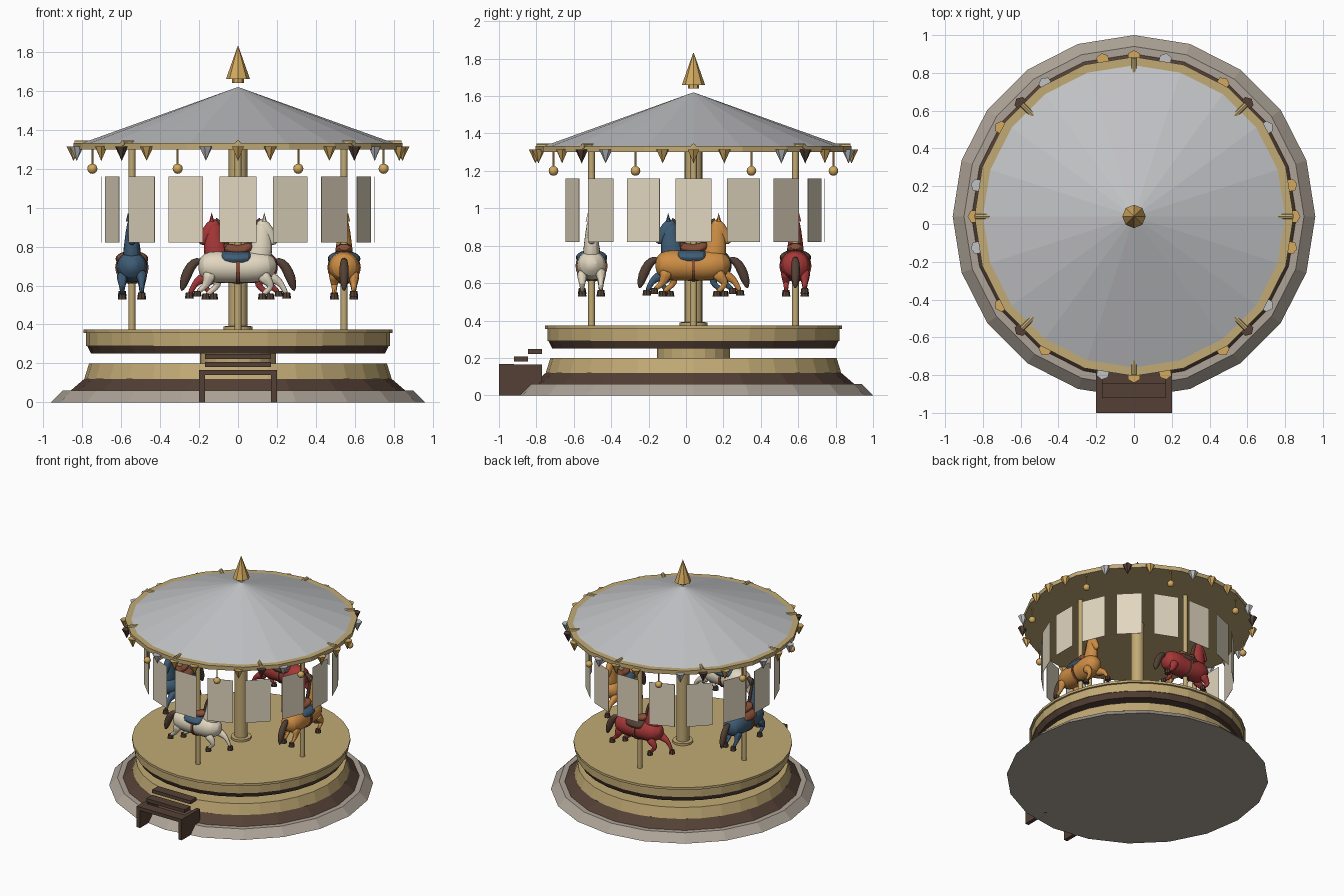
import bpy, bmesh
from math import sin, cos, pi, radians
from mathutils import Matrix, Vector

if "Cube" in bpy.data.objects:
    bpy.data.objects.remove(bpy.data.objects["Cube"])

CY = 0.04  # the ride sits a little behind the origin, the steps stick out in front
CENTRE = Matrix.Translation((0, CY, 0))


def material(name, *rgb):
    m = bpy.data.materials.new(name)
    m.use_nodes = True
    c = [(v / 255) ** 2.2 for v in rgb] + [1]
    m.diffuse_color = c
    m.node_tree.nodes["Principled BSDF"].inputs["Base Color"].default_value = c
    return m


tan = material("tan paint", 192, 168, 116)
gold = material("gold", 210, 168, 95)
stone = material("stone", 172, 162, 150)
dark = material("dark brown", 84, 66, 56)
grey = material("canopy grey", 192, 193, 196)
cream = material("cream", 224, 213, 190)
red = material("red", 165, 58, 58)
blue = material("blue", 64, 92, 116)
orange = material("orange", 204, 140, 70)
leather = material("leather brown", 135, 80, 58)


def finish(name, bm, mat, matrix, smooth=False):
    bmesh.ops.recalc_face_normals(bm, faces=bm.faces)
    me = bpy.data.meshes.new(name)
    bm.to_mesh(me)
    bm.free()
    me.materials.append(mat)
    if smooth:
        me.polygons.foreach_set("use_smooth", [True] * len(me.polygons))
        me.set_sharp_from_angle(angle=radians(35))
    ob = bpy.data.objects.new(name, me)
    ob.matrix_world = matrix
    bpy.context.collection.objects.link(ob)
    return ob


def skin(bm, rings):
    """Join rings of vertices into a capped surface."""
    for a, b in zip(rings, rings[1:]):
        n = max(len(a), len(b))
        for i in range(n):
            j = (i + 1) % n
            if len(a) == 1:
                bm.faces.new((a[0], b[i], b[j]))
            elif len(b) == 1:
                bm.faces.new((a[i], a[j], b[0]))
            else:
                bm.faces.new((a[i], a[j], b[j], b[i]))
    for r in (rings[0], rings[-1]):
        if len(r) > 2:
            bm.faces.new(r)


def lathe(name, profile, mat, sides=20, matrix=CENTRE, smooth=False):
    """Spin (radius, height) points about the z axis."""
    bm = bmesh.new()
    rings = []
    for r, z in profile:
        steps = range(sides if r else 1)
        rings.append([bm.verts.new((r * cos(2 * pi * i / sides), r * sin(2 * pi * i / sides), z))
                      for i in steps])
    skin(bm, rings)
    return finish(name, bm, mat, matrix, smooth)


def loft(name, points, mat, matrix, y=0, wide=1, sides=10):
    """Round limb through (x, z, radius) points, smoothed."""
    bm = bmesh.new()
    rings = []
    for k, (x, z, r) in enumerate(points):
        p, q = points[max(k - 1, 0)], points[min(k + 1, len(points) - 1)]
        t = Vector((q[0] - p[0], 0, q[1] - p[1])).normalized()
        up = Vector((-t.z, 0, t.x))
        rings.append([bm.verts.new(Vector((x, y, z)) + up * r * cos(a)
                                   + Vector((0, r * wide * sin(a), 0)))
                      for a in (2 * pi * i / sides for i in range(sides))])
    skin(bm, rings)
    ob = finish(name, bm, mat, matrix, True)
    ob.data.polygons.foreach_set("use_smooth", [True] * len(ob.data.polygons))
    ob.modifiers.new("smooth", "SUBSURF").levels = 1
    return ob


def box(name, lo, hi, mat, matrix=Matrix()):
    bm = bmesh.new()
    bmesh.ops.create_cube(bm, size=1)
    for v in bm.verts:
        v.co = [a if c < 0 else b for c, a, b in zip(v.co, lo, hi)]
    return finish(name, bm, mat, matrix)


def around(degrees, radius, z=0):
    """Place on a circle round the ride, local x pointing outwards."""
    return CENTRE @ Matrix.Rotation(radians(degrees), 4, "Z") @ Matrix.Translation((radius, 0, z))


# Stepped base, then the turning platform on its hub
lathe("stone_base", [(0, 0), (.96, 0), (.90, .06), (0, .06)], stone)
lathe("base_skirt", [(0, .06), (.86, .06), (.79, .12), (0, .12)], dark)
lathe("base_drum", [(0, .12), (.79, .12), (.765, .20), (0, .20)], tan, 32)
lathe("platform_hub", [(0, .20), (.195, .20), (.195, .25), (0, .25)], tan)
lathe("platform_skirt", [(0, .25), (.755, .25), (.775, .29), (0, .29)], dark, 32)
lathe("platform", [(0, .29), (.78, .29), (.78, .355), (.795, .355), (.795, .373), (0, .373)], tan, 32)

# Centre column
lathe("column", [(.075, .373), (.075, .39), (.048, .392), (.048, 1.30)], tan, 16, smooth=True)

# Canopy, rim and finial
lathe("canopy_rim", [(0, 1.30), (.845, 1.30), (.845, 1.332), (0, 1.332)], tan)
lathe("canopy", [(0, 1.332), (.80, 1.332), (0, 1.62)], grey)
lathe("finial", [(0, 1.64), (.03, 1.64), (.03, 1.66), (.062, 1.66), (0, 1.835)], gold, 8)

# Rim ribs, pennants and hanging baubles
for k in range(8):
    place = around(45 * k, .75, 1.332) @ Matrix.Rotation(pi / 2, 4, "Y")
    lathe("rim_rib", [(.014, 0), (.014, .09)], tan, 8, place, True)
for k in range(32):
    if k % 4 == 2:
        spot = around(11.25 * k, .81)
        ball = [(.026 * sin(pi * i / 8), 1.20 - .026 * cos(pi * i / 8)) for i in range(1, 8)]
        lathe("bauble", [(0, 1.174)] + ball + [(0, 1.226)], gold, 12, spot, True)
        lathe("bauble_cord", [(.005, 1.22), (.005, 1.30)], gold, 6, spot)
    else:
        mat = dark if k % 8 == 4 else grey if k in (3, 7, 11, 15, 17, 23, 29) else gold
        lathe("pennant", [(0, 1.315), (.036, 1.315), (0, 1.24)], mat, 6, around(11.25 * k, .845))

# Ring of hanging panels
for k in range(16):
    box("hanging_panel", (-.001, -.095, .82), (.001, .095, 1.16), cream, around(22.5 * k, .70))

# Entrance steps
for s in (-1, 1):
    box("step_side", (s * .185 - .015, -1, 0), (s * .185 + .015, -.77, .165), dark)
for half, y0, y1, z in ((.2, -1, -.92, .14), (.17, -.92, -.845, .18), (.17, -.845, -.77, .222)):
    box("step_tread", (-half, y0, z), (half, y1, z + .027), dark)


def horse(coat, pad, turn):
    m = CENTRE @ Matrix.Rotation(radians(turn), 4, "Z") @ Matrix.Translation((0, -.545, 0))
    lathe("horse_pole", [(.018, .373), (.018, 1.30)], tan, 12, m, True)
    lathe("pole_collar", [(.028, .61), (.028, .63)], dark, 12, m, True)
    loft("horse_body", [(-.205, .70, .02), (-.185, .70, .07), (-.12, .695, .09), (0, .69, .078),
                        (.10, .695, .088), (.165, .705, .072), (.20, .71, .02)], coat, m, sides=12)
    loft("horse_neck", [(.09, .70, .07), (.12, .77, .065), (.125, .85, .05), (.125, .91, .04),
                        (.125, .94, .015)], coat, m, wide=.75)
    loft("horse_head", [(.105, .935, .015), (.12, .915, .038), (.15, .88, .038), (.175, .84, .026),
                        (.185, .82, .024), (.19, .81, .01)], coat, m, wide=.8)
    loft("horse_mane", [(.115, .95, .008), (.085, .90, .018), (.07, .84, .02), (.05, .775, .012)],
         dark, m, wide=.6)
    loft("horse_tail", [(-.185, .73, .012), (-.225, .725, .025), (-.26, .67, .03), (-.28, .61, .025),
                        (-.29, .57, .006)], dark, m, wide=.9)
    # Legs: hip, knee and hoof in a gallop, different on each side
    legs = [(1, (.13, .66), (.215, .62), (.25, .555)), (-1, (.12, .66), (.175, .595), (.125, .55)),
            (1, (-.13, .67), (-.10, .60), (-.165, .55)), (-1, (-.14, .67), (-.165, .60), (-.21, .565))]
    for side, (hx, hz), (kx, kz), (fx, fz) in legs:
        y = side * .05
        loft("horse_leg", [(hx, hz, .042), ((hx + kx) / 2, (hz + kz) / 2, .033), (kx, kz, .02),
                           ((kx + fx) / 2, (kz + fz) / 2, .015), (fx, fz, .014)], coat, m, y, .85, 8)
        lathe("horse_hoof", [(.023, fz - .022), (.018, fz + .008)], dark, 8,
              m @ Matrix.Translation((fx, y, 0)))
        if hx > 0:
            lathe("horse_ear", [(.013, .93), (0, .975)], coat, 6,
                  m @ Matrix.Translation((.135, side * .02, 0)))
    # Saddle gear
    loft("saddle_pad", [(-.095, .74, .02), (-.08, .74, .042), (0, .735, .045), (.06, .74, .042),
                        (.075, .74, .02)], pad, m, wide=2, sides=12)
    loft("saddle", [(-.07, .80, .02), (-.045, .785, .032), (.01, .78, .028), (.05, .79, .032),
                    (.075, .81, .015)], leather, m, wide=1.6)
    lathe("girth_strap", [(.086, -.009), (.086, .009)], leather, 20,
          m @ Matrix.Translation((0, 0, .692)) @ Matrix.Rotation(pi / 2, 4, "Y"), True)


for coat, pad, turn in ((cream, blue, 0), (orange, blue, 90), (red, dark, 180), (blue, leather, 270)):
    horse(coat, pad, turn)
